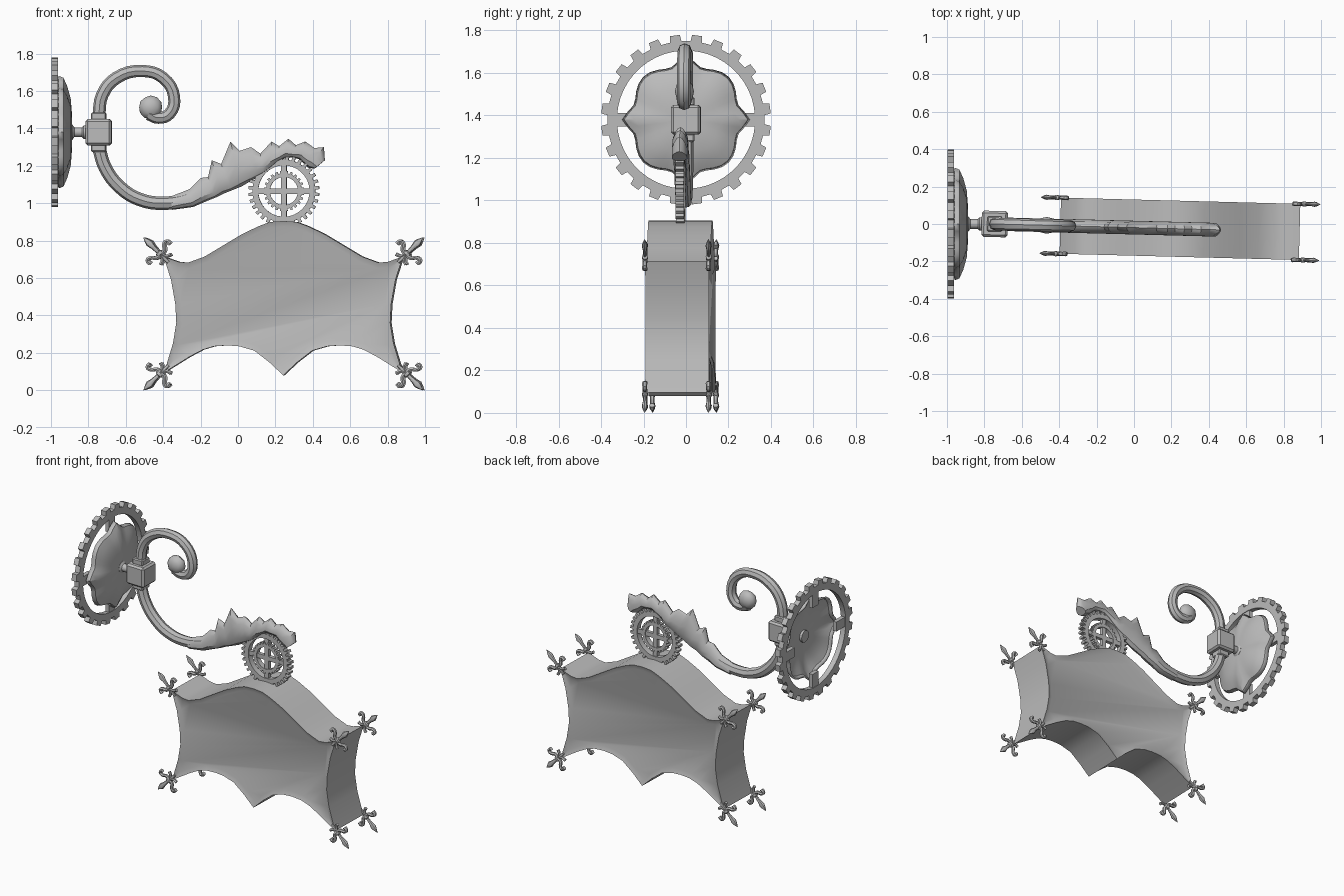
import bpy, bmesh
from math import pi, cos, sin, atan2
from mathutils import Matrix, Vector

cube = bpy.data.objects.get("Cube")
if cube:
    bpy.data.objects.remove(cube)

metal = bpy.data.materials.new("grey_metal")
metal.use_nodes = True
metal.diffuse_color = (0.5, 0.5, 0.5, 1)
metal.node_tree.nodes["Principled BSDF"].inputs["Base Color"].default_value = (0.5, 0.5, 0.5, 1)

# The arm and sign swing slightly about the bracket block
PIVOT = Vector((-0.745, 0, 1.38))
SWING = Matrix.Translation(PIVOT) @ Matrix.Rotation(-0.026, 4, 'Z') @ Matrix.Translation(-PIVOT)
MID = 0.246
made = []


def place(name, mesh, matrix):
    mesh.transform(matrix)
    mesh.materials.clear()
    mesh.materials.append(metal)
    ob = bpy.data.objects.new(name, mesh)
    bpy.context.collection.objects.link(ob)
    made.append(ob)
    return ob


def finish(name, bm, matrix=SWING):
    bmesh.ops.recalc_face_normals(bm, faces=bm.faces)
    mesh = bpy.data.meshes.new(name)
    bm.to_mesh(mesh)
    bm.free()
    return place(name, mesh, matrix)


def loft(name, rings, matrix=SWING, caps=(True, True)):
    bm = bmesh.new()
    rows = [[bm.verts.new(p) for p in ring] for ring in rings]
    n = len(rows[0])
    for a, b in zip(rows, rows[1:]):
        for i in range(n):
            j = (i + 1) % n
            bm.faces.new((a[i], a[j], b[j], b[i]))
    for row, cap in zip((rows[0], rows[-1]), caps):
        if cap:
            bm.faces.new(row)
    return finish(name, bm, matrix)


def lathe_x(name, profile, matrix, sides=12, flat=1.0):
    turn = [2 * pi * i / sides for i in range(sides)]
    return loft(name, [[(x, r * cos(t) * flat, r * sin(t)) for t in turn] for x, r in profile], matrix)


def box(name, centre, size, matrix=SWING, bevel=0.0):
    bm = bmesh.new()
    bmesh.ops.create_cube(bm, size=1)
    bmesh.ops.scale(bm, vec=size, verts=bm.verts)
    bmesh.ops.translate(bm, vec=centre, verts=bm.verts)
    if bevel:
        bmesh.ops.bevel(bm, geom=bm.edges[:], offset=bevel, segments=1, affect='EDGES')
    return finish(name, bm, matrix)


def tube(name, points, radius, matrix=SWING, steps=4, sides=2):
    # points are x, z, relative thickness
    curve = bpy.data.curves.new(name, 'CURVE')
    curve.dimensions = '3D'
    curve.bevel_depth = radius
    curve.bevel_resolution = sides
    curve.use_fill_caps = True
    spline = curve.splines.new('BEZIER')
    spline.resolution_u = steps
    spline.bezier_points.add(len(points) - 1)
    for bp, (x, z, r) in zip(spline.bezier_points, points):
        bp.co = (x, 0, z)
        bp.radius = r
        bp.handle_left_type = bp.handle_right_type = 'AUTO'
    temp = bpy.data.objects.new(name + "_path", curve)
    bpy.context.collection.objects.link(temp)
    deps = bpy.context.evaluated_depsgraph_get()
    mesh = bpy.data.meshes.new_from_object(temp.evaluated_get(deps))
    bpy.data.objects.remove(temp)
    return place(name, mesh, matrix)


def gear(name, tip, root, hole, teeth, thick, matrix):
    # toothed ring in the xz plane
    bm = bmesh.new()
    rows = []
    for k in range(teeth):
        for part, r in ((-0.28, root), (-0.22, tip), (0.22, tip), (0.28, root)):
            a = 2 * pi * (k + 0.5 + part) / teeth
            rows.append([bm.verts.new((q * cos(a), y, q * sin(a)))
                         for q, y in ((r, -thick / 2), (r, thick / 2), (hole, thick / 2), (hole, -thick / 2))])
    for a, b in zip(rows, rows[1:] + rows[:1]):
        for i in range(4):
            j = (i + 1) % 4
            bm.faces.new((a[i], a[j], b[j], b[i]))
    return finish(name, bm, matrix)


# Wall gear with four short spokes
WALL = Matrix.Translation((-0.98, 0, 1.38))
gear("wall_gear", 0.4, 0.37, 0.325, 24, 0.036, WALL @ Matrix.Rotation(pi / 2, 4, 'Z'))
for k in range(4):
    box("wall_gear_spoke", (0, 0, 0.285), (0.028, 0.065, 0.11), WALL @ Matrix.Rotation(k * pi / 2, 4, 'X'))


# Hollow four-petalled rosette
def petal_radius(t):
    square = 0.235 / (abs(cos(t)) ** 4 + abs(sin(t)) ** 4) ** 0.25
    off_axis = abs((t + pi / 4) % (pi / 2) - pi / 4)
    return square + 0.06 * max(0, 1 - off_axis / 0.3)


angles = [2 * pi * i / 48 for i in range(48)]
rosette = loft("wall_rosette",
               [[(x, s * petal_radius(t) * cos(t), s * petal_radius(t) * sin(t)) for t in angles]
                for s, x in ((1, -0.96), (0.97, -0.937), (0.82, -0.918), (0.6, -0.9), (0.3, -0.893), (0.1, -0.892))],
               Matrix.Translation((0, 0, 1.38)), (False, True))
shell = rosette.modifiers.new("shell", 'SOLIDIFY')
shell.thickness = 0.012
shell.offset = 0

# Stub and bracket block with collars
lathe_x("wall_stub", [(-0.915, 0.04), (-0.885, 0.04), (-0.875, 0.026), (-0.835, 0.026), (-0.825, 0.036), (-0.8, 0.036)],
        Matrix.Translation((0, 0, 1.38)))
box("bracket_block", PIVOT, (0.14, 0.14, 0.14), bevel=0.012)
for side in (-1, 1):
    box("block_collar", PIVOT + Vector((0, 0, side * 0.085)), (0.08, 0.08, 0.04), bevel=0.006)

# Upper scroll and lower arm
tube("upper_scroll", [(-0.745, 1.45, 1), (-0.725, 1.58, 1), (-0.65, 1.67, 1), (-0.51, 1.707, 0.95), (-0.4, 1.67, 0.95),
                      (-0.342, 1.57, 0.95), (-0.365, 1.48, 0.95), (-0.425, 1.457, 0.95), (-0.475, 1.48, 1.1)], 0.034)
bm = bmesh.new()
bmesh.ops.create_icosphere(bm, subdivisions=2, radius=0.064)
bmesh.ops.scale(bm, vec=(1, 0.7, 1), verts=bm.verts)
bmesh.ops.translate(bm, vec=(-0.467, 0, 1.512), verts=bm.verts)
finish("scroll_tip", bm)
tube("lower_arm", [(-0.745, 1.3, 1), (-0.71, 1.19, 1), (-0.63, 1.085, 1), (-0.525, 1.02, 1),
                   (-0.39, 1.0, 1), (-0.256, 1.025, 1), (-0.1, 1.085, 0.9)], 0.036)

# Serrated leaf wrapped along the arm: lower x, z and upper x, z at each rib
ribs = [(-.35, .965, -.36, 1.036), (-.24, .98, -.26, 1.075), (-.17, 1.01, -.2, 1.135), (-.12, 1.03, -.16, 1.14),
        (-.08, 1.05, -.14, 1.23), (-.03, 1.07, -.09, 1.21), (.02, 1.09, -.04, 1.33), (.07, 1.12, .01, 1.28),
        (.11, 1.14, .07, 1.3), (.14, 1.16, .12, 1.265), (.18, 1.19, .18, 1.33), (.21, 1.22, .22, 1.305),
        (.25, 1.24, .27, 1.345), (.29, 1.245, .31, 1.31), (.33, 1.235, .36, 1.33), (.35, 1.215, .41, 1.295),
        (.375, 1.19, .46, 1.3), (.41, 1.185, .465, 1.23)]
rings = []
for lx, lz, ux, uz in ribs:
    low, up = Vector((lx, 0, lz)), Vector((ux, 0, uz))
    rings.append([(low + up) / 2 + (up - low) / 2 * cos(t)
                  + Vector((0, 0.036 * sin(t) * (1 - 0.35 * cos(t)), 0))
                  for t in [2 * pi * i / 12 for i in range(12)]])
loft("arm_leaf", rings)

# Hanging gear: outer ring, inner ring and cross
HANG = SWING @ Matrix.Translation((MID, 0, 1.065))
gear("hanging_gear", 0.19, 0.168, 0.137, 32, 0.04, HANG)
gear("inner_gear", 0.108, 0.096, 0.075, 24, 0.034, HANG)
box("gear_cross_upright", (0, 0, 0), (0.03, 0.026, 0.29), HANG)
box("gear_cross_bar", (0, 0, 0), (0.29, 0.025, 0.03), HANG)

# Sign body from a mirrored half outline, with recessed panels
half = [(0, .905), (.07, .9), (.13, .878), (.22, .835), (.32, .775), (.42, .715), (.51, .682), (.56, .687),
        (.64, .715), (.6, .59), (.577, .46), (.572, .36), (.59, .25), (.637, .095),
        (.5, .18), (.43, .217), (.37, .235), (.3, .24), (.235, .235), (.155, .212), (.075, .15), (0, .08)]
outline = half + [(-x, z) for x, z in half[-2:0:-1]]
bm = bmesh.new()
front = bm.faces.new([bm.verts.new((MID + x, -0.15, z)) for x, z in outline])
extruded = bmesh.ops.extrude_face_region(bm, geom=[front], use_keep_orig=True)
bmesh.ops.translate(bm, vec=(0, 0.3, 0), verts=[v for v in extruded["geom"] if isinstance(v, bmesh.types.BMVert)])
bmesh.ops.recalc_face_normals(bm, faces=bm.faces)
panels = [f for f in bm.faces if len(f.verts) > 4]
bmesh.ops.inset_region(bm, faces=panels, thickness=0.03, depth=-0.012, use_even_offset=True)
finish("sign_body", bm)

# Spear finials with curled leaves on all eight corners
for sx in (-1, 1):
    for corner_z, sz in ((0.705, 1), (0.113, -1)):
        for y in (-0.15, 0.15):
            m = (SWING @ Matrix.Translation((MID + sx * 0.635, y, corner_z))
                 @ Matrix.Rotation(-atan2(sz, sx), 4, 'Y'))
            lathe_x("finial_spear", [(-0.03, 0.008), (0.025, 0.012), (0.03, 0.02), (0.045, 0.02), (0.05, 0.01),
                                     (0.085, 0.013), (0.115, 0.02), (0.135, 0.013), (0.159, 0.001)], m, 8, 0.7)
            for s in (-1, 1):
                tube("finial_curl", [(0.03, 0, 1), (0.032, s * 0.03, 1), (0.055, s * 0.05, 1),
                                     (0.058, s * 0.073, 1), (0.035, s * 0.074, 1.2)], 0.011, m, 3, 1)
                tube("finial_tail", [(0.03, 0, 1), (0, s * 0.018, 1), (-0.008, s * 0.04, 1.2)], 0.009, m, 3, 1)

# Smooth rounded parts while keeping hard edges
bpy.ops.object.select_all(action='DESELECT')
for ob in made:
    ob.select_set(True)
bpy.context.view_layer.objects.active = made[0]
bpy.ops.object.shade_smooth_by_angle(angle=0.55)
